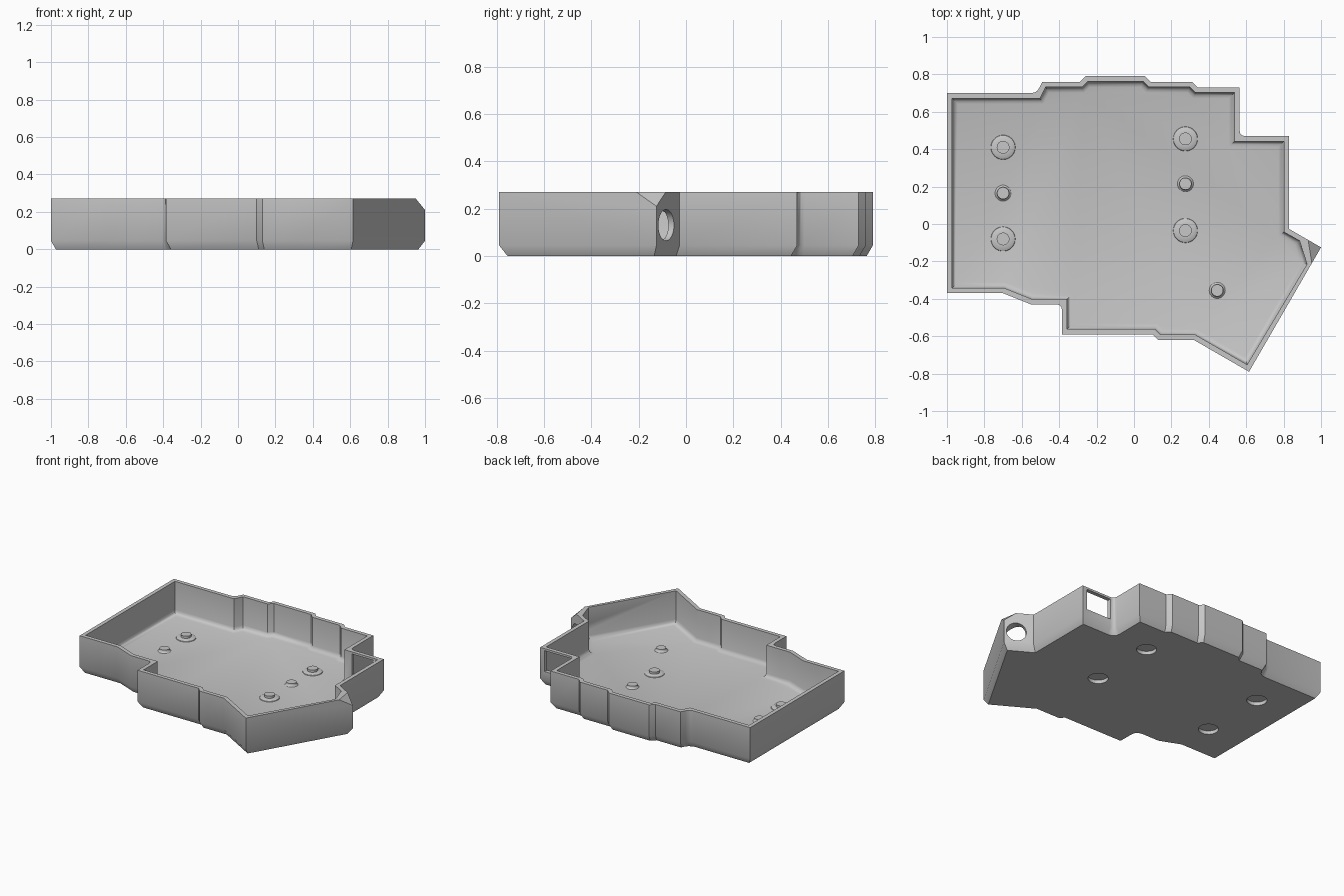
import bpy, bmesh, math
from mathutils import Vector, Matrix

if "Cube" in bpy.data.objects:
    bpy.data.objects.remove(bpy.data.objects["Cube"], do_unlink=True)

grey = bpy.data.materials.new("plain_grey")
grey.use_nodes = True
colour = (0.57, 0.57, 0.57, 1)
grey.diffuse_color = colour
grey.node_tree.nodes["Principled BSDF"].inputs["Base Color"].default_value = colour

HEIGHT, FLOOR, WALL = 0.27, 0.037, 0.028


def finish(name, bm):
    bmesh.ops.recalc_face_normals(bm, faces=bm.faces[:])
    if bm.calc_volume(signed=True) < 0:
        bmesh.ops.reverse_faces(bm, faces=bm.faces[:])
    mesh = bpy.data.meshes.new(name)
    bm.to_mesh(mesh)
    bm.free()
    mesh.materials.append(grey)
    obj = bpy.data.objects.new(name, mesh)
    bpy.context.collection.objects.link(obj)
    return obj


def smooth(obj):
    bpy.ops.object.select_all(action='DESELECT')
    obj.select_set(True)
    bpy.context.view_layer.objects.active = obj
    bpy.ops.object.shade_smooth_by_angle(angle=math.radians(32))


def inset(points, d):
    """Mitred inward offset of a counter-clockwise outline."""
    result = []
    for i, p in enumerate(points):
        a = (p - points[i - 1]).normalized()
        b = (points[(i + 1) % len(points)] - p).normalized()
        na, nb = Vector((-a.y, a.x)), Vector((-b.y, b.x))
        result.append(p + (na + nb) * d / (1 + na.dot(nb)))
    return result


def rounded(points, chosen, r):
    """Fillet the chosen inward-pointing corners."""
    result = []
    for i, p in enumerate(points):
        if i not in chosen:
            result.append(p)
            continue
        a = p + (points[i - 1] - p).normalized() * r
        b = p + (points[(i + 1) % len(points)] - p).normalized() * r
        for t in (0, 0.33, 0.67, 1):
            result.append(a * (1 - t) ** 2 + p * 2 * t * (1 - t) + b * t * t)
    return result


def stack(name, outline, levels):
    """Solid from one outline, with (inset, height) for each level."""
    bm = bmesh.new()
    loops = [[bm.verts.new((p.x, p.y, z)) for p in inset(outline, d)] for d, z in levels]
    n = len(outline)
    for low, high in zip(loops, loops[1:]):
        for i in range(n):
            j = (i + 1) % n
            bm.faces.new((low[i], low[j], high[j], high[i]))
    bm.faces.new(loops[0][::-1])
    bm.faces.new(loops[-1])
    return finish(name, bm)


def cylinder(name, centre, direction, radius, depth):
    bm = bmesh.new()
    turn = Vector(direction).to_track_quat('Z', 'Y').to_matrix().to_4x4()
    bmesh.ops.create_cone(bm, cap_ends=True, segments=32, radius1=radius, radius2=radius,
                          depth=depth, matrix=Matrix.Translation(centre) @ turn)
    return finish(name, bm)


def carve(obj, cutter):
    """Subtract the cutter, changing solver if the first one adds no faces."""
    before = len(obj.data.polygons)
    for solver in ('EXACT', 'MANIFOLD'):
        mod = obj.modifiers.new("cut", 'BOOLEAN')
        mod.operation = 'DIFFERENCE'
        mod.solver = solver
        mod.object = cutter
        bpy.context.view_layer.update()
        result = obj.evaluated_get(bpy.context.evaluated_depsgraph_get())
        mesh = bpy.data.meshes.new_from_object(result)
        obj.modifiers.clear()
        if len(mesh.polygons) > before:
            obj.data = mesh
            break
    bpy.data.objects.remove(cutter, do_unlink=True)


def lathe(name, x, y, profile):
    bm = bmesh.new()
    verts = [bm.verts.new((r, 0, FLOOR + z)) for r, z in profile]
    edges = [bm.edges.new(pair) for pair in zip(verts, verts[1:])]
    bmesh.ops.spin(bm, geom=verts + edges, axis=(0, 0, 1), cent=(0, 0, 0),
                   steps=32, angle=math.tau)
    bmesh.ops.remove_doubles(bm, verts=bm.verts[:], dist=0.0005)
    obj = finish(name, bm)
    obj.location = (x, y, 0)
    smooth(obj)


# Stepped outline, counter-clockwise from the front left of the plan
outline = [Vector(p) for p in (
    (-1, -.37), (-.7, -.37), (-.55, -.43), (-.385, -.43), (-.385, -.59), (.1, -.59),
    (.13, -.62), (.32, -.62), (.615, -.79), (1, -.125), (.83, -.027), (.83, .47),
    (.565, .47), (.565, .73), (.34, .73), (.31, .76), (.09, .76), (.06, .79),
    (-.26, .79), (-.29, .76), (-.49, .76), (-.52, .70), (-1, .70))]
corner = 9

# Outer body with chamfered underside
tray = stack("tray", rounded(outline, (3, 12, 21), 0.03),
             [(0.026, 0), (0, 0.045), (0, HEIGHT)])

# Cavity with a blunted corner and a filleted floor
inner = inset(outline, WALL)
inner[corner:corner + 1] = [Vector((.925, -.215)), Vector((.885, -.09))]
carve(tray, stack("cavity_cutter", inner, [
    (0.03, FLOOR), (0.015, FLOOR + 0.005), (0.005, FLOOR + 0.015),
    (0, FLOOR + 0.03), (0, HEIGHT + 0.1)]))

# Sloped cut across the top of the projecting corner
tri = [Vector(p) for p in ((.951, -.21, HEIGHT), (1, -.125, .21), (.931, -.085, HEIGHT))]
mid = (tri[0] + tri[1] + tri[2]) / 3
normal = (tri[1] - tri[0]).cross(tri[2] - tri[0]).normalized()
bm = bmesh.new()
for p in tri:
    wide = mid + (p - mid) * 1.6
    bm.verts.new(wide)
    bm.verts.new(wide + normal * 0.15)
bmesh.ops.convex_hull(bm, input=bm.verts[:])
carve(tray, finish("corner_cutter", bm))

# Round cable opening in the projecting corner
out = Vector((0.5, 0.866, 0))
along = Vector((-0.866, 0.5, 0))
mouth = Vector((1, -.125, .13)) + along * 0.082
carve(tray, cylinder("cable_cutter", mouth - out * 0.02, out, 0.066, 0.2))

# Rectangular port in the back wall
bm = bmesh.new()
bmesh.ops.create_cube(bm, size=1, matrix=Matrix.Translation((.695, .46, .18))
                      @ Matrix.Diagonal((.2, .1, .15, 1)))
carve(tray, finish("port_cutter", bm))

# Round recesses under the four bosses
bosses = [(-.7, .41), (-.7, -.08), (.275, .455), (.275, -.035)]
for x, y in bosses:
    carve(tray, cylinder("recess_cutter", (x, y, 0), (0, 0, 1), 0.066, 0.05))
smooth(tray)

# Screw bosses and small locating pegs on the floor
for x, y in bosses:
    lathe("screw_boss", x, y, [(.067, -.003), (.064, .004), (.05, .01),
                               (.034, .011), (.034, .027), (0, .027)])
for x, y in [(-.7, .165), (.275, .215), (.445, -.355)]:
    lathe("locating_peg", x, y, [(.046, -.002), (.037, .004), (.032, .012),
                                 (.032, .02), (0, .02)])
